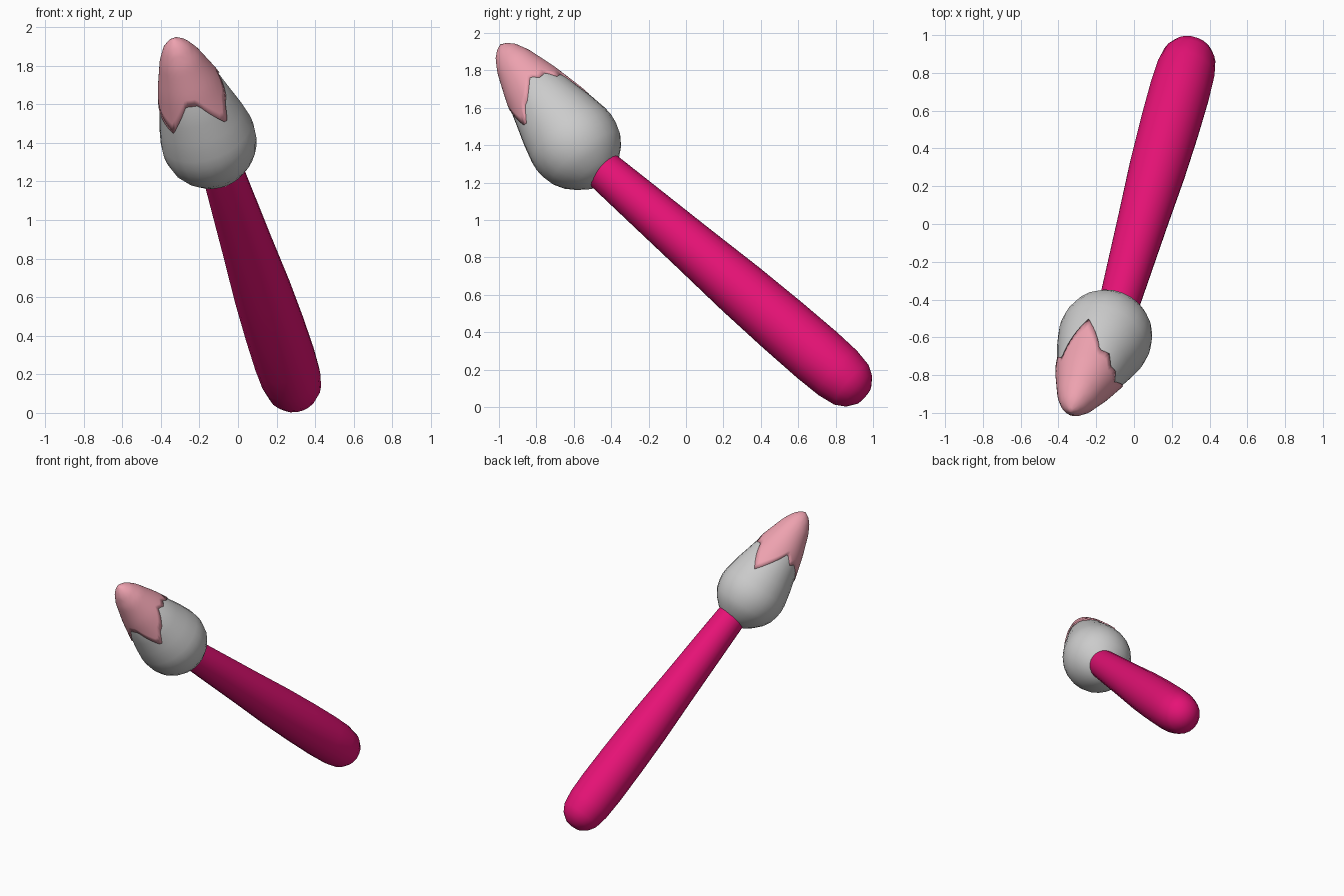
import bpy, bmesh, math
from mathutils import Vector

if "Cube" in bpy.data.objects:
    bpy.data.objects.remove(bpy.data.objects["Cube"])


def interp(points, v):
    for (a, p), (b, q) in zip(points, points[1:]):
        if v <= b:
            return p + (q - p) * (v - a) / (b - a)
    return points[-1][1]


def frame(start, axis, ref):
    a = Vector(axis).normalized()
    u = a.cross(Vector(ref)).normalized()
    if u.x < 0:
        u = -u
    n = a.cross(u)
    if n.z < 0:
        n = -n
    return Vector(start), a, u, n


def skin(name, rows, caps, color=None):
    """Bridge equal-length rings of points; close the ends with cap points."""
    bm = bmesh.new()
    rings = [[bm.verts.new(p) for p in row] for row in rows]
    count = len(rings[0])
    for r0, r1 in zip(rings, rings[1:]):
        for i in range(count):
            j = (i + 1) % count
            bm.faces.new((r0[i], r0[j], r1[j], r1[i]))
    for ring, cap in ((rings[0], caps[0]), (rings[-1], caps[1])):
        if cap is not None:
            c = bm.verts.new(cap)
            for i in range(count):
                bm.faces.new((ring[i], ring[(i + 1) % count], c))
    bmesh.ops.recalc_face_normals(bm, faces=bm.faces)
    me = bpy.data.meshes.new(name)
    bm.to_mesh(me)
    bm.free()
    for p in me.polygons:
        p.use_smooth = True
    if color:
        mat = bpy.data.materials.new(name + "_color")
        mat.diffuse_color = color
        mat.use_nodes = True
        mat.node_tree.nodes["Principled BSDF"].inputs["Base Color"].default_value = mat.diffuse_color
        me.materials.append(mat)
    ob = bpy.data.objects.new(name, me)
    bpy.context.collection.objects.link(ob)
    return ob


def point(fr, t, r, ang):
    s, a, u, n = fr
    return s + a * t + (u * math.cos(ang) + n * math.sin(ang)) * r


def lathe(name, fr, profile, sides, color=None):
    rows = [[point(fr, t, r, math.tau * i / sides) for i in range(sides)]
            for t, r in profile[1:-1]]
    caps = [point(fr, profile[k][0], 0, 0) for k in (0, -1)]
    return skin(name, rows, caps, color)


# Handle: long tapered rod with a rounded end
handle_frame = frame((.315, .959, .055), (-.211, -.739, .639), (0, .654, .757))
handle = [(0, 0), (.013, .06), (.05, .11), (.1, .14), (.2, .157), (.35, .162),
          (.6, .16), (.9, .152), (1.25, .135), (1.6, .12), (1.92, .106),
          (2.0, .10), (2.01, 0)]
lathe("handle", handle_frame, handle, 20, (.79, .006, .18, 1))

# Bristle head: plump teardrop
head_frame = frame((-.085, -.454, 1.222), (-.27, -.578, .77), (0, .8, .6))
head = [(-.02, 0), (0, .09), (.04, .145), (.09, .195), (.14, .226), (.2, .243),
        (.25, .248), (.3, .244), (.4, .223), (.49, .198), (.65, .155),
        (.81, .10), (.88, .062), (.915, .027), (.928, 0)]
lathe("bristles", head_frame, head[:11] + [(.72, .10), (.73, 0)], 24)

# Paint tip: thin coat over the point with a jagged lower edge
edge = [(-128, .46), (-97, .61), (-76, .60), (-45, .44), (-30, .53), (-22, .54),
        (8, .645), (22, .61), (38, .62), (52, .57), (70, .58), (78, .53),
        (102, .405), (144, .62), (162, .56), (174, .58), (232, .46)]
sides, steps = 72, 14
rows = []
for k in range(-1, steps):
    f = 1 - (1 - max(k, 0) / steps) ** 1.6
    row = []
    for i in range(sides):
        deg = -128 + 360 * i / sides
        low = interp(edge, deg)
        t = low + (.928 - low) * f
        # the first ring tucks into the bristles to give the coat a lip
        r = interp(head, t) + (-.008 if k < 0 else .006)
        row.append(point(head_frame, t, r, math.radians(deg)))
    rows.append(row)
tip = skin("paint_tip", rows, (None, point(head_frame, .932, 0, 0)),
           (.85, .36, .43, 1))
